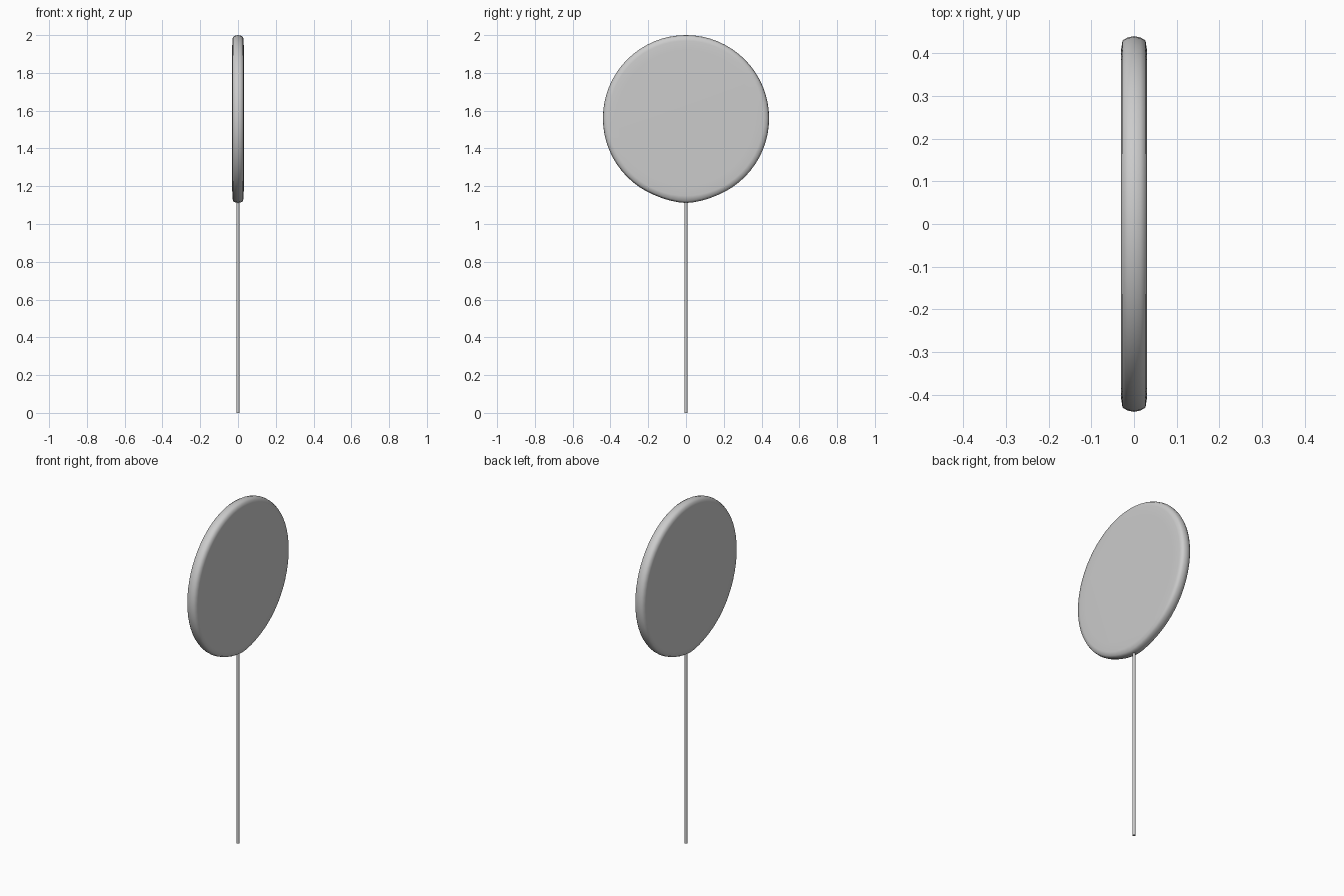
import bpy, bmesh, math

if "Cube" in bpy.data.objects:
    bpy.data.objects.remove(bpy.data.objects["Cube"])

CENTER_Z, SEGS = 1.56, 64

grey = bpy.data.materials.new("light grey")
grey.diffuse_color = (0.6, 0.6, 0.6, 1)
grey.use_nodes = True
grey.node_tree.nodes["Principled BSDF"].inputs["Base Color"].default_value = grey.diffuse_color


def finish(name, bm):
    bmesh.ops.recalc_face_normals(bm, faces=bm.faces)
    me = bpy.data.meshes.new(name)
    bm.to_mesh(me)
    bm.free()
    me.materials.append(grey)
    for p in me.polygons:
        p.use_smooth = True
    ob = bpy.data.objects.new(name, me)
    bpy.context.collection.objects.link(ob)
    return ob


# Round disc: a rim profile (radius, x) turned about the x axis
half = [(0.36, 0.031), (0.41, 0.030), (0.43, 0.027), (0.437, 0.015)]
profile = half + [(0.44, 0.0)] + [(r, -x) for r, x in reversed(half)]
bm = bmesh.new()
rings = []
for r, x in profile:
    ring = []
    for i in range(SEGS):
        a = 2 * math.pi * i / SEGS
        # slight point at the bottom where the stick enters
        off = abs(a - math.pi)
        rr = r + 0.009 * max(0, 1 - off / 0.35) * (r > 0.42)
        ring.append(bm.verts.new((x, rr * math.sin(a), CENTER_Z + rr * math.cos(a))))
    rings.append(ring)
for a, b in zip(rings, rings[1:]):
    for i in range(SEGS):
        j = (i + 1) % SEGS
        bm.faces.new((a[i], a[j], b[j], b[i]))
for ring in (rings[0], rings[-1]):
    bm.faces.new(ring)
finish("disc", bm)

# Thin stick
bm = bmesh.new()
bmesh.ops.create_cone(bm, cap_ends=True, segments=16, radius1=0.008, radius2=0.008, depth=1.14)
bmesh.ops.translate(bm, vec=(0, 0, 0.57), verts=bm.verts)
stick = finish("stick", bm)
bpy.context.view_layer.objects.active = stick
stick.select_set(True)
bpy.ops.object.shade_smooth_by_angle(angle=math.radians(40))
